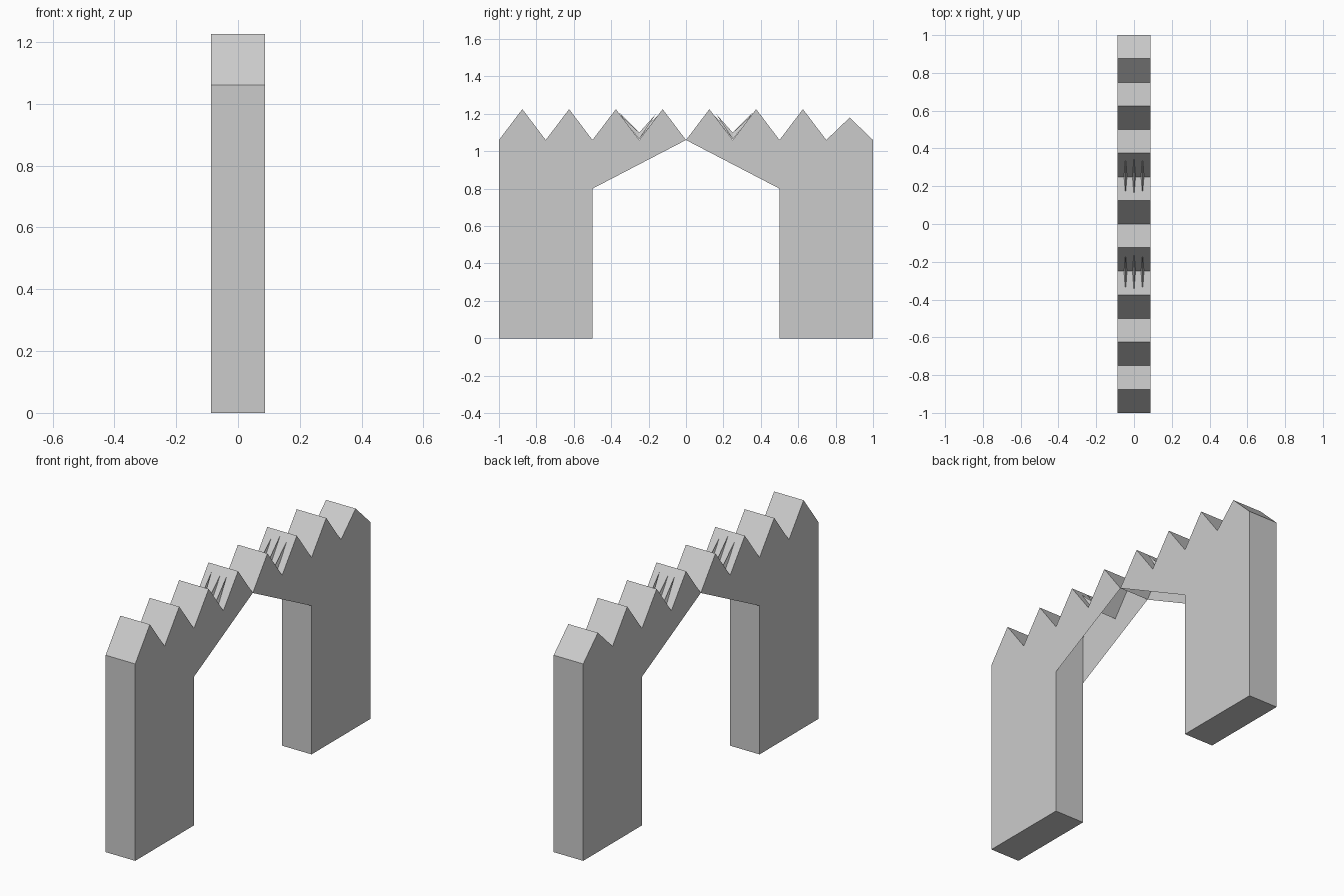
import bpy, bmesh

if "Cube" in bpy.data.objects:
    bpy.data.objects.remove(bpy.data.objects["Cube"])

W = 0.088          # half thickness
V, P = 1.06, 1.225  # valley and peak heights of the teeth


def make_object(name, bm):
    bmesh.ops.recalc_face_normals(bm, faces=bm.faces)
    me = bpy.data.meshes.new(name)
    bm.to_mesh(me)
    bm.free()
    ob = bpy.data.objects.new(name, me)
    bpy.context.collection.objects.link(ob)
    return ob


def half_arch(name, s):
    # leg, sloped opening and zigzag top; the underside of the span is open
    end_peak = (0.875, 1.18) if s > 0 else (0.875, P)
    prof = [(0, V), (0.5, 0.8), (0.5, 0), (1, 0), (1, V), end_peak]
    for i in (3, 2, 1):
        prof += [(i * 0.25, V), (i * 0.25 - 0.125, P)]
    bm = bmesh.new()
    a = [bm.verts.new((-W, s * y, z)) for y, z in prof]
    b = [bm.verts.new((W, s * y, z)) for y, z in prof]
    bm.faces.new(a)
    bm.faces.new(b[::-1])
    n = len(prof)
    for i in range(1, n):
        j = (i + 1) % n
        bm.faces.new((a[i], a[j], b[j], b[i]))
    ob = make_object(name, bm)
    # inner leg wall continued up to the tooth valley
    bm = bmesh.new()
    bm.faces.new([bm.verts.new(p) for p in
                  ((-W, s * .5, .8), (W, s * .5, .8), (W, s * .5, V), (-W, s * .5, V))])
    make_object(name + "_inner_wall", bm)
    return ob


def splinters(name, s):
    # thin slivers lying in the valley between two teeth
    bm = bmesh.new()
    for x, y0, y1 in ((-.045, .16, .37), (0, .14, .36), (.045, .16, .37)):
        l, r, top, e0, e1 = [bm.verts.new(p) for p in (
            (x - .008, s * .25, V + .005), (x + .008, s * .25, V + .005),
            (x, s * .25, 1.1), (x, s * y0, 1.2), (x, s * y1, 1.21))]
        for e in (e0, e1):
            bm.faces.new((l, top, e))
            bm.faces.new((top, r, e))
    make_object(name, bm)


for side, s in (("front", -1), ("back", 1)):
    half_arch(side + "_arch_half", s)
    splinters(side + "_splinters", s)
